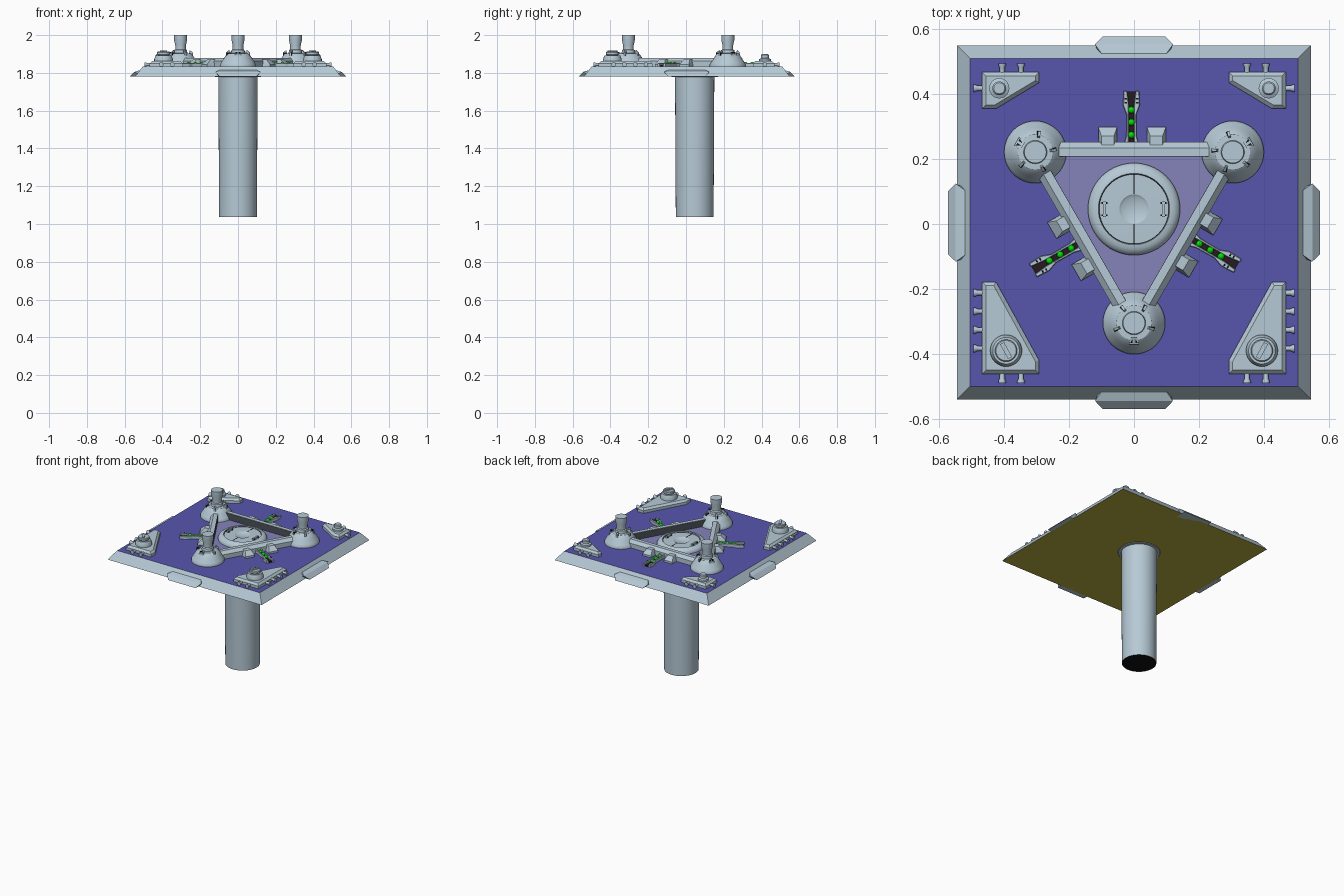
import bpy, bmesh, math
from mathutils import Matrix, Vector

if "Cube" in bpy.data.objects:
    bpy.data.objects.remove(bpy.data.objects["Cube"])


def material(name, rgb):
    m = bpy.data.materials.new(name)
    m.use_nodes = True
    m.diffuse_color = (*rgb, 1)
    m.node_tree.nodes["Principled BSDF"].inputs["Base Color"].default_value = (*rgb, 1)
    return m


GREY = material("blue_grey_metal", (0.47, 0.59, 0.67))
PURPLE = material("purple_deck", (0.095, 0.093, 0.42))
PALE = material("pale_purple_panel", (0.235, 0.23, 0.50))
OLIVE = material("olive_underside", (0.47, 0.41, 0.05))
BLACK = material("black", (0.005, 0.005, 0.005))
DARK = material("dark_channel", (0.018, 0.011, 0.014))
SLATE = material("dark_slate", (0.07, 0.085, 0.10))
GREEN = material("green_lamp", (0.0, 0.75, 0.0))

DECK = 1.833          # deck height
HUB = Vector((0, 0.046, 0))  # centre of the three-way symmetry
THIRDS = [Matrix.Translation(HUB) @ Matrix.Rotation(i * math.tau / 3, 4, "Z") for i in range(3)]
I4 = Matrix.Identity(4)


def finish(name, bm, mats, matrix=I4, smooth=True):
    bmesh.ops.transform(bm, matrix=matrix, verts=bm.verts)
    bmesh.ops.recalc_face_normals(bm, faces=bm.faces)
    me = bpy.data.meshes.new(name)
    for f in bm.faces:
        f.smooth = smooth
    bm.to_mesh(me)
    bm.free()
    if smooth:
        me.set_sharp_from_angle(angle=math.radians(32))
    for m in mats:
        me.materials.append(m)
    ob = bpy.data.objects.new(name, me)
    bpy.context.collection.objects.link(ob)
    return ob


def lathe(name, profile, mat=GREY, matrix=I4, steps=40):
    """Spin (radius, height) points about the local z axis."""
    bm = bmesh.new()
    vs = [bm.verts.new((r, 0, z)) for r, z in profile]
    es = [bm.edges.new(p) for p in zip(vs, vs[1:])]
    bmesh.ops.spin(bm, geom=vs + es, axis=(0, 0, 1), cent=(0, 0, 0), angle=math.tau, steps=steps)
    bmesh.ops.remove_doubles(bm, verts=bm.verts, dist=1e-5)
    return finish(name, bm, [mat], matrix)


def hull(name, points, mat=GREY, matrix=I4):
    bm = bmesh.new()
    for p in points:
        bm.verts.new(p)
    bmesh.ops.convex_hull(bm, input=bm.verts)
    return finish(name, bm, [mat], matrix, False)


def slab(name, outline, z0, z1, mat=GREY, matrix=I4, bevel=0.0):
    """Extrude an outline, with a chamfered top rim."""
    bm = bmesh.new()
    face = bm.faces.new([bm.verts.new((x, y, z0)) for x, y in outline])
    ext = bmesh.ops.extrude_face_region(bm, geom=[face], use_keep_orig=True)
    top = [g for g in ext["geom"] if isinstance(g, bmesh.types.BMVert)]
    bmesh.ops.translate(bm, verts=top, vec=(0, 0, z1 - z0))
    if bevel:
        rim = [e for e in bm.edges if all(v in top for v in e.verts)]
        bmesh.ops.bevel(bm, geom=rim, offset=bevel, segments=1, affect="EDGES")
    return finish(name, bm, [mat], matrix, False)


def box(name, x, y, z, mat=GREY, matrix=I4):
    return slab(name, [(x[0], y[0]), (x[1], y[0]), (x[1], y[1]), (x[0], y[1])], *z, mat, matrix)


def at(x, y, turn=0.0):
    return Matrix.Translation((x, y, 0)) @ Matrix.Rotation(turn, 4, "Z")


# Sloped square platform: purple deck, grey rim, olive underside
bm = bmesh.new()
rings = [[bm.verts.new((sx * h, sy * h + 0.005, z)) for sx, sy in ((-1, -1), (1, -1), (1, 1), (-1, 1))]
         for h, z in ((0.545, 1.78), (0.505, DECK))]
for i in range(4):
    j = (i + 1) % 4
    bm.faces.new((rings[0][i], rings[0][j], rings[1][j], rings[1][i]))
bm.faces.new(rings[1]).material_index = 1
bm.faces.new(rings[0]).material_index = 2
finish("platform", bm, [GREY, PURPLE, OLIVE], smooth=False)

# Tabs in the middle of each rim side
for i in range(4):
    hull("rim_tab", [(s * w, d, z) for s in (-1, 1) for w, d, z in (
        (0.10, 0.521, 1.814), (0.12, 0.549, 1.805), (0.097, 0.573, 1.78), (0.10, 0.5, 1.78))],
        matrix=at(0, 0.004, i * math.pi / 2))

# Support column with slim collar and dark open end
lathe("column", [(0.1, 1.038), (0.104, 1.78)], matrix=at(*HUB.xy))
lathe("column_end", [(0, 1.04), (0.099, 1.04)], BLACK, at(*HUB.xy))
lathe("column_collar", [(0.1, 1.777), (0.12, 1.777), (0.124, 1.781)], matrix=at(*HUB.xy))


def peg(x, y, turn):
    m = Matrix.Translation((x, y, 1.844)) @ Matrix.Rotation(turn, 4, "Z") @ Matrix.Rotation(math.pi / 2, 4, "Y")
    lathe("corner_peg", [(0.008, -0.005), (0.008, 0.014), (0.012, 0.022), (0.012, 0.027), (0, 0.027)],
          matrix=m, steps=12)


# Corner housings with pegs and knobs, mirrored left and right
FRONT = [(0.468, -0.178), (0.425, -0.178), (0.292, -0.42), (0.292, -0.462), (0.468, -0.462)]
BACK = [(0.468, 0.468), (0.292, 0.468), (0.292, 0.435), (0.425, 0.355), (0.468, 0.355)]
for s in (-1, 1):
    for name, outline in (("front_housing", FRONT), ("back_housing", BACK)):
        slab(name, [(s * x, y) for x, y in outline], DECK, 1.862, bevel=0.012)
    side = 0 if s > 0 else math.pi
    for y in (-0.212, -0.269, -0.326, -0.383, 0.418):
        peg(s * 0.468, y, side)
    for x in (0.348, 0.406):
        peg(s * x, -0.462, -math.pi / 2)
        peg(s * x, 0.468, math.pi / 2)
    spot = at(s * 0.394, -0.39, s * -0.5)
    lathe("front_knob", [(0.049, 1.86), (0.049, 1.875), (0.041, 1.893), (0.03, 1.893),
                         (0.034, 1.898), (0.034, 1.909), (0.031, 1.912), (0, 1.912)], matrix=spot)
    box("front_knob_slot", (-0.007, 0.007), (-0.026, 0.026), (1.91, 1.919), matrix=spot)
    lathe("back_knob", [(0.031, 1.86), (0.031, 1.873), (0.021, 1.878), (0.021, 1.894),
                        (0.017, 1.899), (0, 1.899)], matrix=at(s * 0.415, 0.418))

# Central hatch: rim, seam, dished lid, split line and handles
lathe("hatch", [(0.142, DECK), (0.142, 1.845), (0.136, 1.855), (0.124, 1.864), (0.11, 1.866),
                (0.108, 1.86), (0.06, 1.861), (0.045, 1.861), (0.036, 1.855), (0, 1.853)],
      matrix=at(*HUB.xy), steps=56)
lathe("hatch_seam", [(0.1068, 1.8615), (0.1082, 1.8625)], BLACK, at(*HUB.xy), 56)
for s in (-1, 1):
    m = at(*HUB.xy)
    box("hatch_split", (-0.001, 0.001), sorted((s * 0.046, s * 0.106)), (1.86, 1.862), BLACK, m)
    box("hatch_handle", sorted((s * 0.086, s * 0.096)), (-0.024, 0.024), (1.86, 1.87), GREY, m)
    for y in (-0.022, 0.016):
        box("handle_mount", sorted((s * 0.082, s * 0.1)), (y, y + 0.006), (1.86, 1.867), DARK, m)

# Inner triangular panel, reaching under the beams
slab("triangle_panel", [(t @ Vector((0, -0.345, 0))).xy for t in THIRDS], DECK, DECK + 0.003, PALE)

# Three-way repeated parts: beam, clamps, lamp channel, tower
WAIST = [(0.026, 0.19), (0.016, 0.225), (0.015, 0.29), (0.026, 0.32), (0.024, 0.364)]
for t in THIRDS:
    hull("triangle_beam", [(s * 0.27, y, z) for s in (-1, 1) for y, z in (
        (0.164, DECK), (0.164, 1.88), (0.188, 1.88), (0.206, 1.862), (0.206, DECK))], matrix=t)
    box("beam_inner_plate", (-0.23, 0.23), (0.1625, 0.165), (1.837, 1.878), SLATE, t)
    for s in (-1, 1):
        c = t @ Matrix.Translation((-0.006 + s * 0.075, 0, 0))
        hull("beam_clamp", [(a * w, y, z) for a in (-1, 1) for w, y, z in (
            (0.029, 0.19, DECK), (0.029, 0.252, DECK), (0.029, 0.252, 1.845),
            (0.019, 0.225, 1.87), (0.019, 0.19, 1.87))], matrix=c)
    c = t @ Matrix.Translation((-0.008, 0, 0))
    # Waisted side cheeks around a dark channel
    for s in (-1, 1):
        slab("lamp_cheek", [(s * w, y) for w, y in WAIST] + [(s * 0.013, 0.364), (s * 0.008, 0.32), (s * 0.008, 0.19)],
             DECK, 1.852, matrix=c, bevel=0.002)
        for y in (0.325, 0.337):
            box("cheek_notch", sorted((s * 0.014, s * 0.022)), (y, y + 0.005), (1.85, 1.853), BLACK, c)
    slab("lamp_channel", [(-0.009, 0.19), (0.009, 0.19), (0.009, 0.32), (0.013, 0.362), (-0.013, 0.362), (-0.009, 0.32)],
         DECK, 1.841, DARK, c)
    for y in (0.228, 0.267, 0.305):
        bm = bmesh.new()
        bmesh.ops.create_uvsphere(bm, u_segments=16, v_segments=10, radius=0.0105)
        finish("green_lamp", bm, [GREEN], c @ Matrix.Translation((0, y, 1.848)))

    # Tower pointing outward along local -y
    c = t @ Matrix.Translation((0, -0.351, 0))
    lathe("tower", [(0.096, DECK), (0.096, 1.843), (0.09, 1.853), (0.075, 1.877), (0.062, 1.897), (0.054, 1.903),
                    (0.036, 1.904), (0.034, 1.92), (0.028, 1.925), (0.028, 1.945), (0.034, 1.972),
                    (0.034, 2.0), (0, 2.0)], matrix=c, steps=48)
    for i in range(5):
        f = c @ Matrix.Rotation(i * math.tau / 5, 4, "Z")
        if i == 0:
            hull("tower_vent", [(s * w, y, z) for s in (-1, 1) for w, y, z in (
                (0.016, -0.068, 1.885), (0.016, -0.066, 1.9), (0.009, -0.043, 1.909), (0.009, -0.043, 1.89))], matrix=f)
            for s in (-1, 1):
                hull("vent_slot", [(s * x, y, z) for x, y in ((0.004, -0.062), (0.012, -0.062), (0.004, -0.048))
                                   for z in (1.898, 1.91)], DARK, f)
        else:
            hull("tower_fin", [(s * 0.004, y, z) for s in (-1, 1) for y, z in (
                (-0.067, 1.885), (-0.065, 1.908), (-0.05, 1.92), (-0.044, 1.9))], matrix=f)
            hull("fin_shadow_plate", [(x, y, z) for x, y in ((0.004, -0.065), (0.008, -0.065), (0.004, -0.046))
                                      for z in (1.885, 1.909)], DARK, f)
